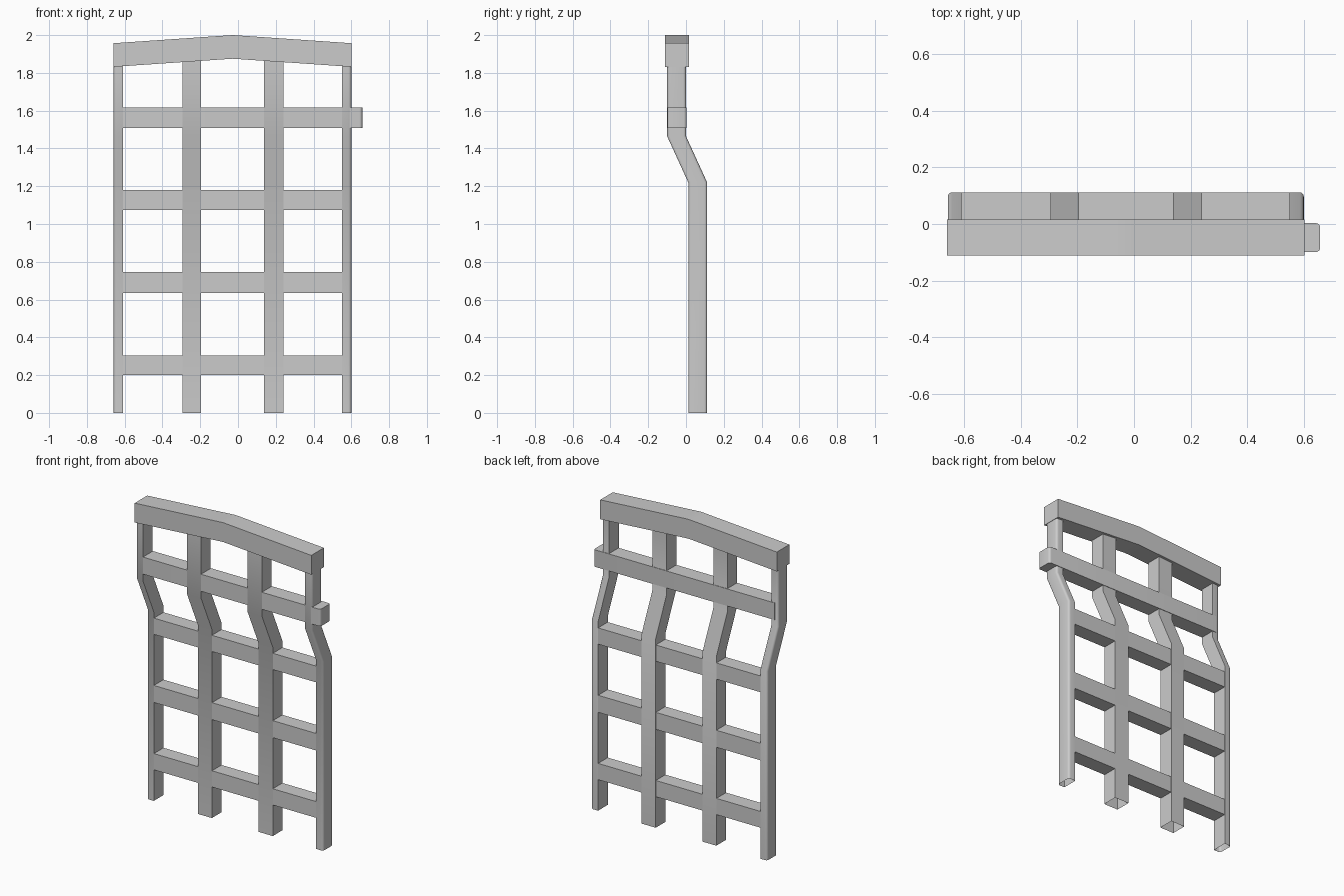
import bpy, bmesh, math

cube = bpy.data.objects.get("Cube")
if cube:
    bpy.data.objects.remove(cube)

# Single grey paint
grey = bpy.data.materials.new("plain_grey")
grey.use_nodes = True
colour = (0.6, 0.6, 0.6, 1)
grey.diffuse_color = colour
grey.node_tree.nodes["Principled BSDF"].inputs["Base Color"].default_value = colour

DEPTH = 0.1
LOW, HIGH = 0.012, -0.1      # front faces of the lower and upper frame
RADIUS = 0.015


def outline(x0, x1, depth, round_left=False, round_right=False):
    """Plan of a bar, counter-clockwise, with optional rounded ends."""
    pts = []
    corners = [(x0, 0, 180, round_left), (x1, 0, 270, round_right),
               (x1, depth, 0, round_right), (x0, depth, 90, round_left)]
    for x, y, start, rounded in corners:
        if not rounded:
            pts.append((x, y))
            continue
        cx = x + RADIUS if x == x0 else x - RADIUS
        cy = RADIUS if y == 0 else depth - RADIUS
        for i in range(5):
            a = math.radians(start + i * 22.5)
            pts.append((cx + RADIUS * math.cos(a), cy + RADIUS * math.sin(a)))
    return pts


def sweep(name, plan, levels, capped=True):
    """Stack a plan through (y, z) levels and skin the sides."""
    bm = bmesh.new()
    rings = [[bm.verts.new((x, y + dy, z)) for x, y in plan] for dy, z in levels]
    n = len(plan)
    for a, b in zip(rings, rings[1:]):
        for i in range(n):
            j = (i + 1) % n
            bm.faces.new((a[i], a[j], b[j], b[i]))
    if capped:
        bm.faces.new(rings[0][::-1])
        bm.faces.new(rings[-1])
    finish(name, bm)


def finish(name, bm):
    mesh = bpy.data.meshes.new(name)
    bm.to_mesh(mesh)
    bm.free()
    mesh.materials.append(grey)
    obj = bpy.data.objects.new(name, mesh)
    bpy.context.collection.objects.link(obj)
    bpy.ops.object.select_all(action='DESELECT')
    bpy.context.view_layer.objects.active = obj
    obj.select_set(True)
    bpy.ops.object.shade_smooth_by_angle(angle=math.radians(25))


# Cranked uprights, open at the foot, outer ones rounded on the outside
crank = [(LOW, 0), (LOW, 1.22), (HIGH, 1.465), (HIGH, 1.87)]
outer = crank[:-1] + [(HIGH, 1.85)]
sweep("right_outer_post", outline(-0.658, -0.61, DEPTH, round_left=True), outer, False)
sweep("right_inner_post", outline(-0.295, -0.195, DEPTH), crank, False)
sweep("left_inner_post", outline(0.138, 0.24, DEPTH), crank, False)
sweep("left_outer_post", outline(0.55, 0.6, DEPTH, round_right=True), outer, False)

# Lower rails, a hair inside the posts
for name, z0, z1 in [("bottom_rail", 0.2, 0.305), ("middle_rail", 0.635, 0.745),
                     ("shoulder_rail", 1.075, 1.18)]:
    y = LOW + 0.001
    sweep(name, outline(-0.635, 0.575, DEPTH - 0.002), [(y, z0), (y, z1)])

# Upper rail with a rounded end running past the left post
y = HIGH + 0.001
sweep("upper_rail", outline(-0.635, 0.658, DEPTH + 0.002, round_right=True),
      [(y, 1.507), (y, 1.617)])

# Gently arched top cap
arch = [(-0.66, 1.832), (-0.06, 1.873), (-0.028, 1.875), (0.004, 1.873), (0.602, 1.832)]
profile = arch + [(x, z + 0.125) for x, z in reversed(arch)]
bm = bmesh.new()
face = bm.faces.new([bm.verts.new((x, -0.112, z)) for x, z in profile])
ext = bmesh.ops.extrude_face_region(bm, geom=[face])
back = [v for v in ext["geom"] if isinstance(v, bmesh.types.BMVert)]
bmesh.ops.translate(bm, verts=back, vec=(0, 0.128, 0))
bmesh.ops.recalc_face_normals(bm, faces=bm.faces)
finish("top_cap", bm)
